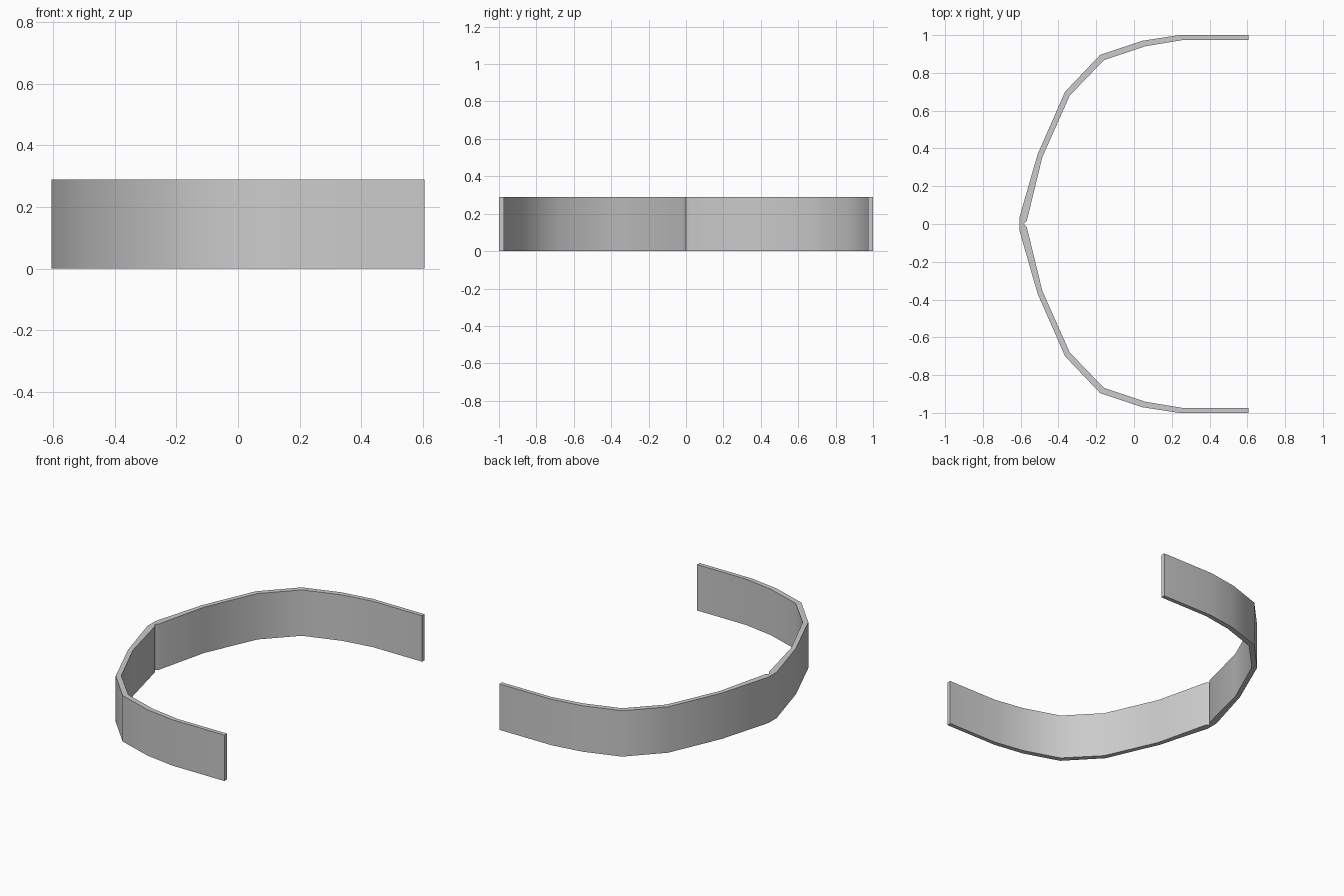
import bpy, bmesh, math

if "Cube" in bpy.data.objects:
    bpy.data.objects.remove(bpy.data.objects["Cube"])

# Half outlines of the curved band, from the open end to the middle
OUTER = [(0.605, 1.0), (0.24, 1.0), (0.045, 0.97), (-0.18, 0.895),
         (-0.365, 0.70), (-0.51, 0.37), (-0.605, 0.04)]
INNER = [(0.605, 0.974), (0.26, 0.974), (0.065, 0.942), (-0.16, 0.867),
         (-0.34, 0.68), (-0.485, 0.355), (-0.567, 0.018)]
HEIGHT = 0.29


def mirrored(half, middle=()):
    return half + list(middle) + [(x, -y) for x, y in reversed(half)]


# Both outlines have the same count; the inner one has a small notch in the middle
outer = mirrored(OUTER, [(-0.605, 0.0)])
inner = mirrored(INNER, [(-0.583, 0.0)])

bm = bmesh.new()
rings = []
for (ox, oy), (ix, iy) in zip(outer, inner):
    rings.append([bm.verts.new(p) for p in
                  ((ox, oy, 0), (ox, oy, HEIGHT), (ix, iy, HEIGHT), (ix, iy, 0))])
for a, b in zip(rings, rings[1:]):
    for i in range(4):
        j = (i + 1) % 4
        bm.faces.new((a[i], a[j], b[j], b[i]))
bm.faces.new(rings[0])
bm.faces.new(rings[-1])
bmesh.ops.recalc_face_normals(bm, faces=bm.faces)

mesh = bpy.data.meshes.new("curved_band")
bm.to_mesh(mesh)
bm.free()
band = bpy.data.objects.new("curved_band", mesh)
bpy.context.collection.objects.link(band)

# Plain grey
grey = bpy.data.materials.new("light_grey")
grey.diffuse_color = (0.6, 0.6, 0.6, 1)
grey.use_nodes = True
grey.node_tree.nodes["Principled BSDF"].inputs["Base Color"].default_value = grey.diffuse_color
mesh.materials.append(grey)

# Soft bends, sharp rims and notch
bpy.context.view_layer.objects.active = band
band.select_set(True)
bpy.ops.object.shade_smooth_by_angle(angle=math.radians(35))
